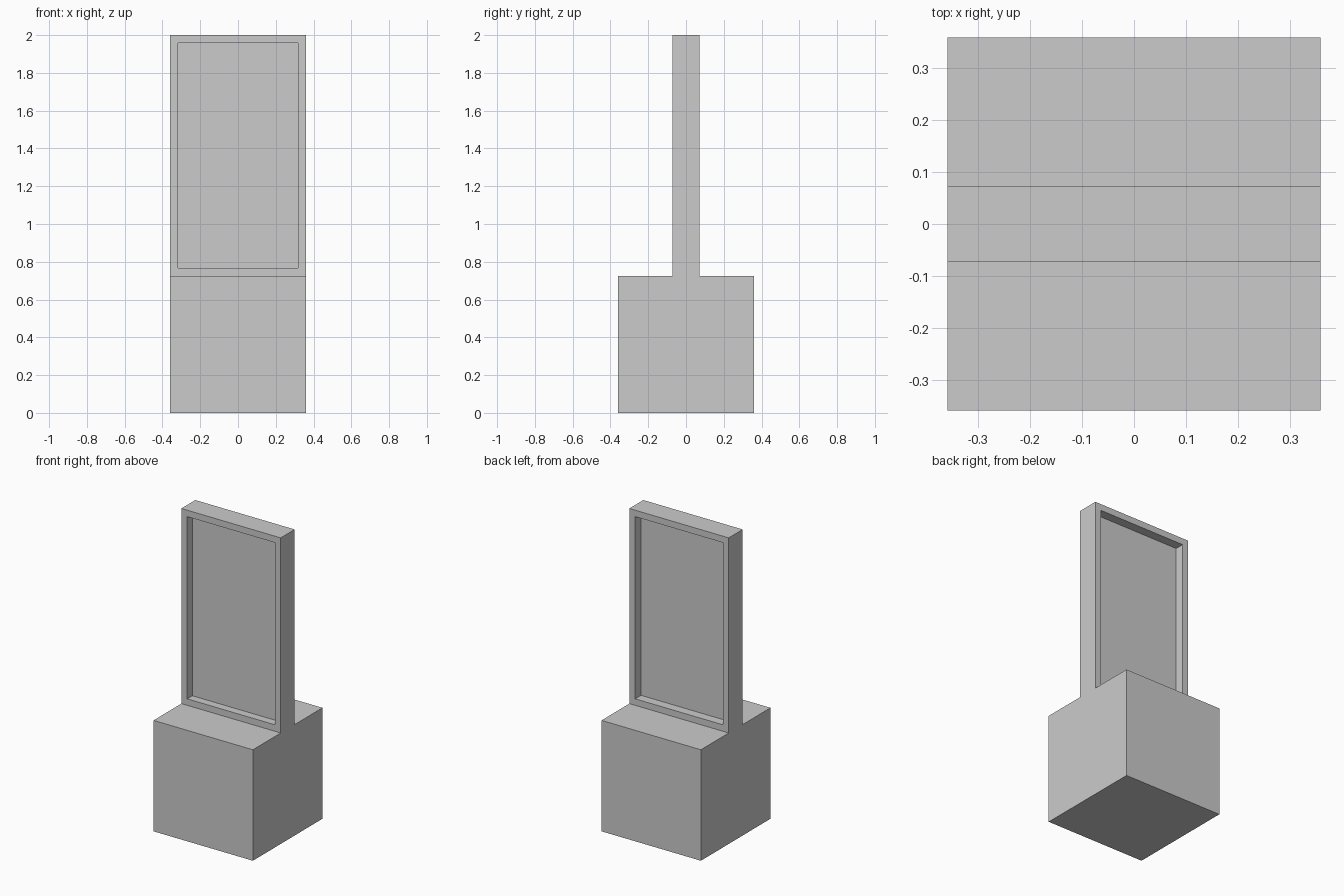
import bpy, bmesh
from mathutils import Vector

if "Cube" in bpy.data.objects:
    bpy.data.objects.remove(bpy.data.objects["Cube"])

HALF = 0.359            # half width of the block
T = 0.072               # half thickness of the upright slab
STEP, TOP = 0.725, 2.0  # block height, total height
FRAME = 0.06            # border around the recessed panels

bm = bmesh.new()

# Block with upright slab: stepped side profile extruded along x
profile = [(-HALF, 0), (HALF, 0), (HALF, STEP), (T, STEP),
           (T, TOP), (-T, TOP), (-T, STEP), (-HALF, STEP)]
side = bm.faces.new([bm.verts.new((-HALF, y, z)) for y, z in profile])
ext = bmesh.ops.extrude_face_region(bm, geom=[side])
bmesh.ops.translate(bm, vec=(2 * HALF, 0, 0),
                    verts=[v for v in ext["geom"] if isinstance(v, bmesh.types.BMVert)])
bmesh.ops.recalc_face_normals(bm, faces=bm.faces)


# Recessed panel on each broad face of the slab
def recess(sign, depth):
    face = next(f for f in bm.faces
                if f.normal.y * sign > 0.9 and f.calc_center_median().z > STEP)
    bmesh.ops.inset_region(bm, faces=[face], thickness=FRAME)
    panel = bmesh.ops.extrude_discrete_faces(bm, faces=[face])["faces"][0]
    bmesh.ops.translate(bm, vec=Vector((0, -sign * depth, 0)), verts=panel.verts)


recess(-1, 0.053)
recess(1, 0.06)

mesh = bpy.data.meshes.new("framed_stand")
bm.normal_update()
bm.to_mesh(mesh)
bm.free()
obj = bpy.data.objects.new("framed_stand", mesh)
bpy.context.collection.objects.link(obj)
